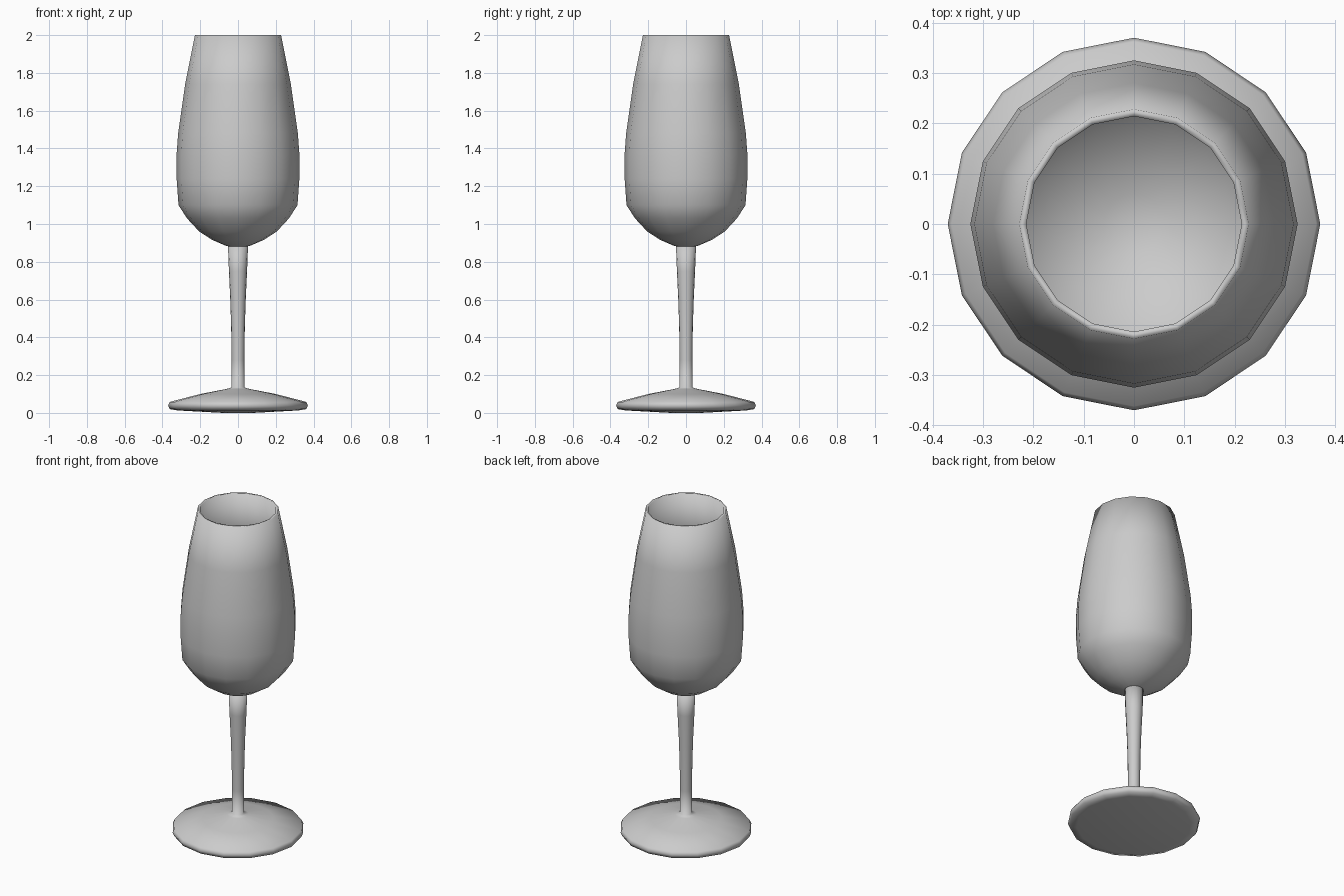
import bpy, bmesh
from math import cos, sin, tau

if "Cube" in bpy.data.objects:
    bpy.data.objects.remove(bpy.data.objects["Cube"])

SIDES = 16


def lathe(name, profile):
    """Revolve (radius, z) points around z; radius 0 makes a pole."""
    bm = bmesh.new()
    rings = []
    for r, z in profile:
        if r == 0:
            rings.append([bm.verts.new((0, 0, z))] * SIDES)
        else:
            rings.append([bm.verts.new((r * cos(tau * i / SIDES), r * sin(tau * i / SIDES), z))
                          for i in range(SIDES)])
    for a, b in zip(rings, rings[1:]):
        for i in range(SIDES):
            j = (i + 1) % SIDES
            corners = list(dict.fromkeys((a[i], a[j], b[j], b[i])))
            bm.faces.new(corners)
    bmesh.ops.recalc_face_normals(bm, faces=bm.faces)
    for f in bm.faces:
        f.smooth = True
    mesh = bpy.data.meshes.new(name)
    bm.to_mesh(mesh)
    bm.free()
    obj = bpy.data.objects.new(name, mesh)
    bpy.context.collection.objects.link(obj)
    return obj


# Bowl: outside from the bottom up, over the rim, then down the inside
lathe("bowl", [
    (0, 0.875), (0.06, 0.883), (0.135, 0.915), (0.205, 0.96), (0.27, 1.03),
    (0.315, 1.1), (0.325, 1.24), (0.325, 1.37), (0.317, 1.48), (0.28, 1.74),
    (0.228, 2.0), (0.214, 2.0),
    (0.266, 1.74), (0.303, 1.48), (0.311, 1.37), (0.311, 1.24), (0.301, 1.107),
    (0.26, 1.04), (0.197, 0.973), (0.13, 0.93), (0.06, 0.9), (0, 0.893),
])

# Stem flowing into the foot, closed underneath
lathe("stem_and_foot", [
    (0, 0.885), (0.053, 0.885), (0.048, 0.75), (0.041, 0.6), (0.036, 0.45),
    (0.034, 0.28), (0.034, 0.135), (0.06, 0.127), (0.2, 0.1), (0.362, 0.058),
    (0.37, 0.04), (0.362, 0.02), (0.32, 0.013), (0.08, 0.0), (0, 0.0),
])
